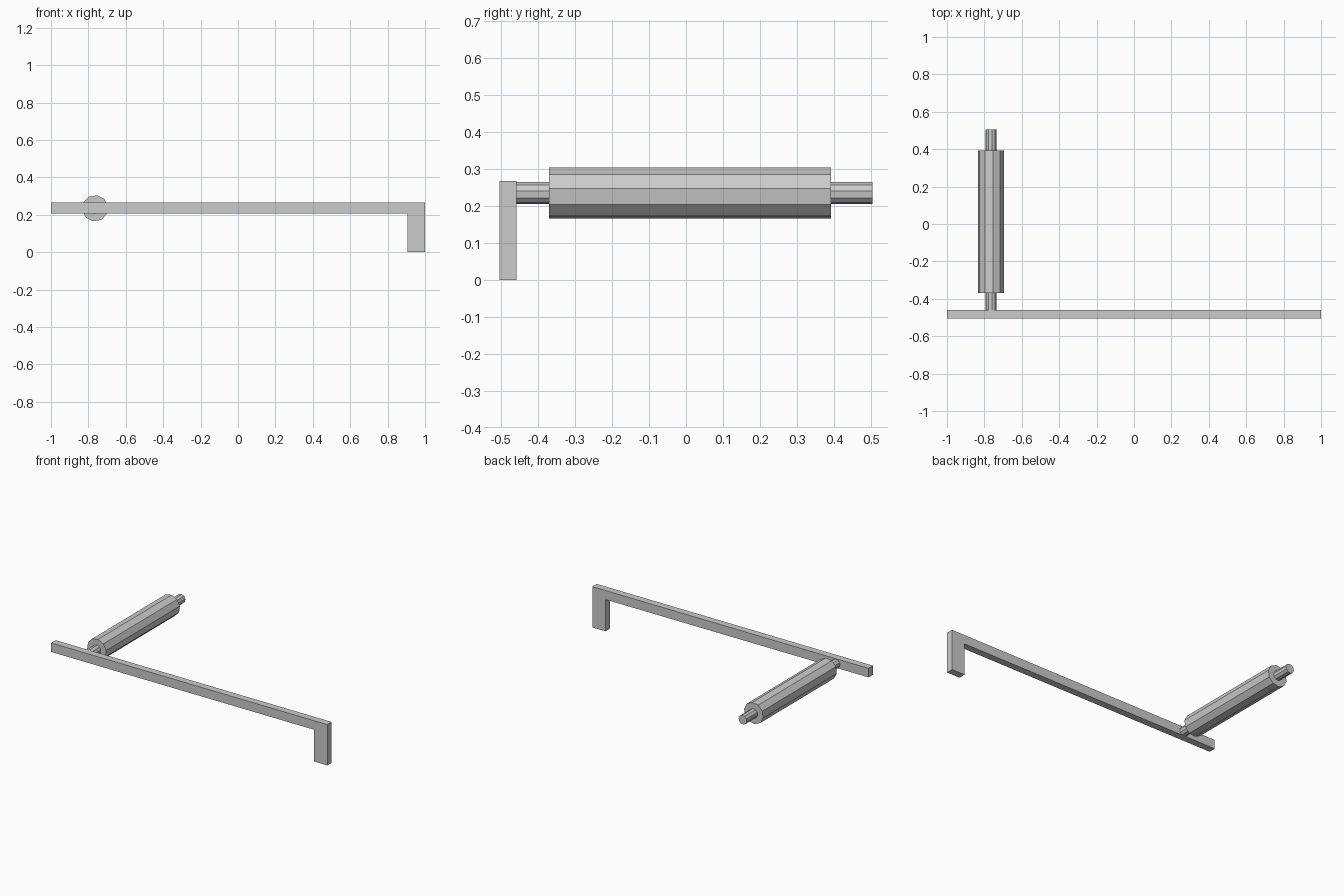
import bpy, bmesh, math

if "Cube" in bpy.data.objects:
    bpy.data.objects.remove(bpy.data.objects["Cube"])


def extrude_y(name, profile, y0, y1):
    """Prism from an x-z profile, running from y0 to y1."""
    bm = bmesh.new()
    face = bm.faces.new([bm.verts.new((x, y0, z)) for x, z in profile])
    ext = bmesh.ops.extrude_face_region(bm, geom=[face])
    for v in ext["geom"]:
        if isinstance(v, bmesh.types.BMVert):
            v.co.y = y1
    bmesh.ops.recalc_face_normals(bm, faces=bm.faces)
    mesh = bpy.data.meshes.new(name)
    bm.to_mesh(mesh)
    bm.free()
    obj = bpy.data.objects.new(name, mesh)
    bpy.context.collection.objects.link(obj)
    return obj


def decagon(radius, cx=-0.764, cz=0.235):
    angles = [math.radians(10 + 36 * k) for k in range(10)]
    return [(cx + radius * math.cos(a), cz + radius * math.sin(a)) for a in angles]


# Long side rail with a downturned foot at one end
extrude_y("side_rail", [(-1, 0.208), (0.905, 0.208), (0.905, 0), (1, 0),
                        (1, 0.267), (-1, 0.267)], -0.505, -0.459)

# Thick roller, with a thin axle stub on each end
extrude_y("roller", decagon(0.07), -0.37, 0.392)
extrude_y("axle_front", decagon(0.03), -0.459, -0.37)
extrude_y("axle_back", decagon(0.03), 0.392, 0.505)
